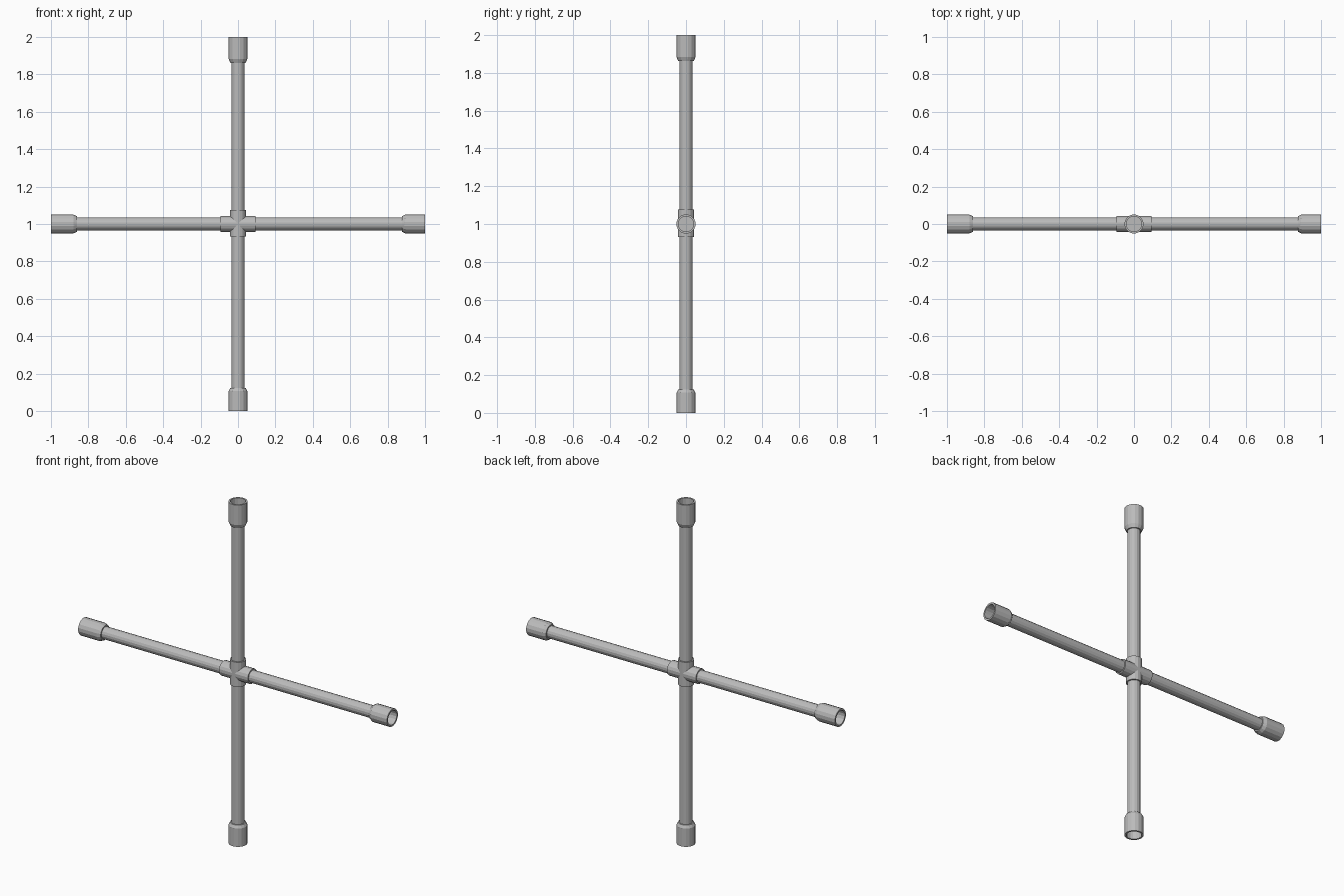
import bpy
import bmesh
import math
from mathutils import Vector, Matrix

if "Cube" in bpy.data.objects:
    bpy.data.objects.remove(bpy.data.objects["Cube"], do_unlink=True)

SIDES = 16
CENTRE = Vector((0, 0, 1))
ROD, HUB, TAPER, SOCKET, BORE = 0.035, 0.043, 0.042, 0.051, 0.041

steel = bpy.data.materials.new("brushed steel grey")
steel.use_nodes = True
colour = (0.5, 0.5, 0.5, 1)
steel.diffuse_color = colour
steel.node_tree.nodes["Principled BSDF"].inputs["Base Color"].default_value = colour


def lathe(name, profile, axis):
    """Revolve (radius, distance) points about an axis through the centre."""
    bm = bmesh.new()
    verts = [bm.verts.new((r, 0, d)) for r, d in profile]
    edges = [bm.edges.new(pair) for pair in zip(verts, verts[1:])]
    # half-step turn puts flat facets square to the front
    bmesh.ops.rotate(bm, verts=verts, cent=(0, 0, 0),
                     matrix=Matrix.Rotation(math.pi / SIDES, 3, 'Z'))
    bmesh.ops.spin(bm, geom=verts + edges, cent=(0, 0, 0), axis=(0, 0, 1),
                   angle=math.tau, steps=SIDES, use_merge=True)
    bmesh.ops.remove_doubles(bm, verts=bm.verts, dist=0.0001)
    bmesh.ops.recalc_face_normals(bm, faces=bm.faces)
    mesh = bpy.data.meshes.new(name)
    bm.to_mesh(mesh)
    bm.free()
    mesh.materials.append(steel)
    obj = bpy.data.objects.new(name, mesh)
    obj.location = CENTRE
    obj.rotation_mode = 'QUATERNION'
    obj.rotation_quaternion = Vector((0, 0, 1)).rotation_difference(Vector(axis))
    bpy.context.collection.objects.link(obj)
    return obj


def cylinder(name, radius, start, end, axis):
    return lathe(name, [(0, start), (radius, start), (radius, end), (0, end)], axis)


# Crossing bars
cylinder("horizontal_bar", ROD, -0.93, 0.93, (1, 0, 0))
cylinder("vertical_bar", ROD, -0.93, 0.93, (0, 0, 1))

# Hub collars
cylinder("horizontal_hub", HUB, -0.093, 0.093, (1, 0, 0))
cylinder("vertical_hub", HUB, -0.068, 0.076, (0, 0, 1))

# Hollow sockets: body length, then length including the tapered neck
sockets = {
    "left_socket": ((1, 0, 0), 0.107, 0.123),
    "right_socket": ((-1, 0, 0), 0.12, 0.14),
    "top_socket": ((0, 0, 1), 0.117, 0.138),
    "bottom_socket": ((0, 0, -1), 0.107, 0.123),
}
for name, (axis, body, neck) in sockets.items():
    lathe(name, [(0, 0.94), (BORE, 0.94), (BORE, 1), (SOCKET, 1),
                 (SOCKET, 1 - body), (TAPER, 1 - neck), (0, 1 - neck)], axis)
